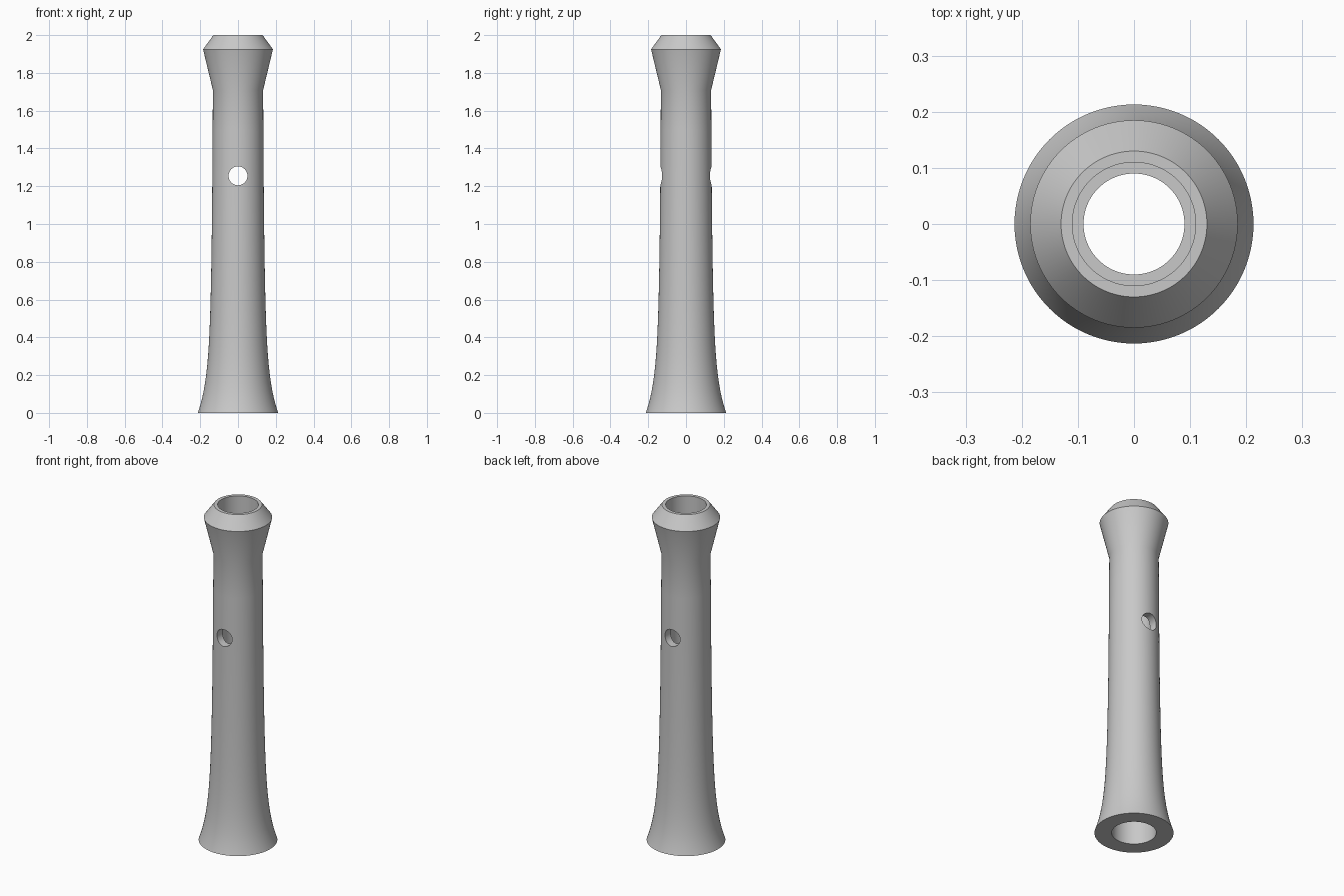
import bpy, bmesh, math

if "Cube" in bpy.data.objects:
    bpy.data.objects.remove(bpy.data.objects["Cube"])

SEGMENTS = 96

grey = bpy.data.materials.new("light_grey")
grey.diffuse_color = (0.58, 0.58, 0.58, 1)
grey.use_nodes = True
grey.node_tree.nodes["Principled BSDF"].inputs["Base Color"].default_value = grey.diffuse_color


def flare(z):
    """Outer radius of the trumpet-shaped shaft."""
    return 0.13 + 0.052 * math.exp(-z / 0.16) + 0.031 * math.exp(-z / 0.75)


# Closed (radius, height) section: shaft, collar, top socket, bore
heights = [0.01 + 0.05 * i for i in range(24)] + [1.19, 1.32, 1.5, 1.71]
profile = [(0.213, 0.0)] + [(flare(z), z) for z in heights]
profile += [(0.185, 1.925), (0.13, 2.0), (0.11, 2.0), (0.11, 1.7), (0.09, 1.7),
            (0.09, 1.32), (0.09, 1.19), (0.09, 0.9), (0.12, 0.3), (0.12, 0.0)]

# Revolve the section into the tube
bm = bmesh.new()
rings = []
for i in range(SEGMENTS):
    a = 2 * math.pi * i / SEGMENTS
    rings.append([bm.verts.new((r * math.cos(a), r * math.sin(a), z)) for r, z in profile])
n = len(profile)
for i in range(SEGMENTS):
    a, b = rings[i], rings[(i + 1) % SEGMENTS]
    for j in range(n):
        k = (j + 1) % n
        bm.faces.new((a[j], b[j], b[k], a[k]))
bmesh.ops.recalc_face_normals(bm, faces=bm.faces)
mesh = bpy.data.meshes.new("flared_tube")
bm.to_mesh(mesh)
bm.free()
mesh.materials.append(grey)
tube = bpy.data.objects.new("flared_tube", mesh)
bpy.context.collection.objects.link(tube)

# Cross hole running front to back through both walls
bpy.ops.mesh.primitive_cylinder_add(vertices=48, radius=0.05, depth=0.6,
                                    location=(0, 0, 1.255), rotation=(math.pi / 2, 0, 0))
cutter = bpy.context.object
cutter.name = "cross_hole_cutter"
cutter.hide_render = True
cutter.data.materials.append(grey)

bpy.ops.object.select_all(action='DESELECT')
tube.select_set(True)
bpy.context.view_layer.objects.active = tube
cut = tube.modifiers.new("cross_hole", 'BOOLEAN')
cut.operation = 'DIFFERENCE'
cut.solver = 'EXACT'
cut.object = cutter
bpy.ops.object.modifier_apply(modifier=cut.name)
bpy.data.objects.remove(cutter)

bpy.ops.object.shade_smooth_by_angle(angle=math.radians(30))
